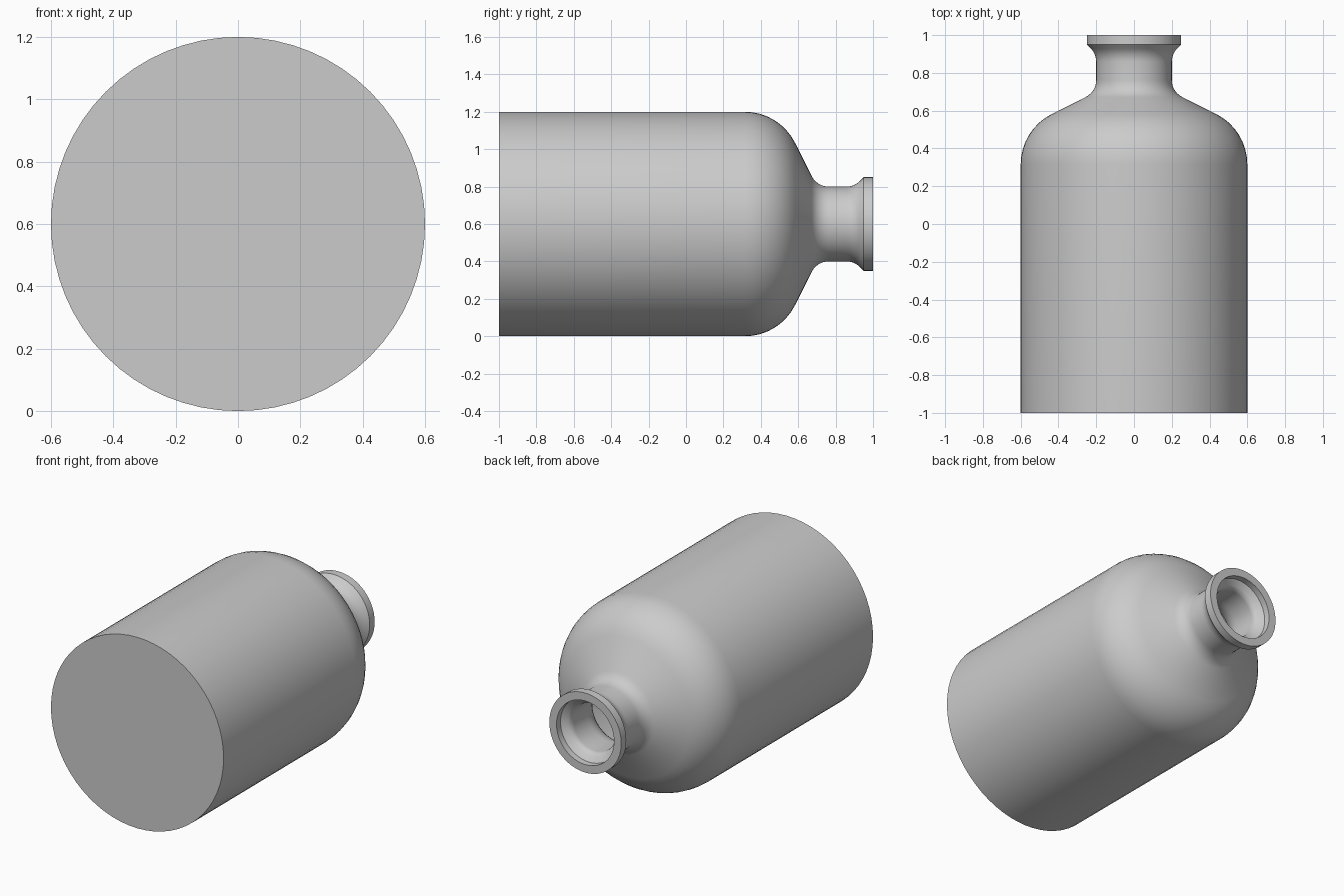
import bpy, bmesh, math
from mathutils import Vector, Matrix

if "Cube" in bpy.data.objects:
    bpy.data.objects.remove(bpy.data.objects["Cube"])

SEG = 64
AXIS_Z = 0.6


def fillet(a, corner, b, radius, steps):
    """Points of an arc rounding the corner between a-corner-b."""
    a, c, b = Vector(a), Vector(corner), Vector(b)
    u, v = (a - c).normalized(), (b - c).normalized()
    half = u.angle(v) / 2
    centre = c + (u + v).normalized() * (radius / math.sin(half))
    p = c + u * (radius / math.tan(half)) - centre
    q = c + v * (radius / math.tan(half)) - centre
    total = p.angle(q)
    return [tuple(centre + (p * math.sin(total * (1 - i / steps)) + q * math.sin(total * i / steps))
                  / math.sin(total)) for i in range(steps + 1)]


def wall(base, r, shoulder, neck, flare, rim, radii):
    """Base-to-rim profile (radius, distance along the bottle)."""
    pts = [(0, base), (r, base)]
    pts += fillet((r, base), shoulder, neck, radii[0], 8)
    pts += fillet(shoulder, neck, flare, radii[1], 6)
    pts += fillet(neck, flare, rim, radii[2], 6)
    return pts + [rim, (rim[0], 1.0)]


# Outer skin and the parallel inner skin, 0.05 thick
outer = wall(-1.0, 0.60, (0.60, 0.50), (0.20, 0.70), (0.20, 0.90), (0.25, 0.95), (0.30, 0.10, 0.10))
inner = wall(-0.95, 0.55, (0.55, 0.469), (0.15, 0.669), (0.15, 0.921), (0.20, 0.971), (0.25, 0.15, 0.05))
inner[-2] = (0.20, 0.96)
profile = outer + inner[::-1]

# Bottle: lathe the profile about the y axis
bm = bmesh.new()
verts = [bm.verts.new((0, y, r)) for r, y in profile]
edges = [bm.edges.new(pair) for pair in zip(verts, verts[1:])]
bmesh.ops.spin(bm, geom=verts + edges, cent=(0, 0, 0), axis=(0, 1, 0),
               angle=math.tau, steps=SEG, use_duplicate=False)
bmesh.ops.remove_doubles(bm, verts=bm.verts, dist=0.0005)
bmesh.ops.translate(bm, verts=bm.verts, vec=(0, 0, AXIS_Z))
bmesh.ops.recalc_face_normals(bm, faces=bm.faces)
mesh = bpy.data.meshes.new("bottle")
bm.to_mesh(mesh)
bm.free()
bottle = bpy.data.objects.new("bottle", mesh)
bpy.context.collection.objects.link(bottle)
bpy.context.view_layer.objects.active = bottle
bottle.select_set(True)
bpy.ops.object.shade_smooth_by_angle(angle=math.radians(30))
